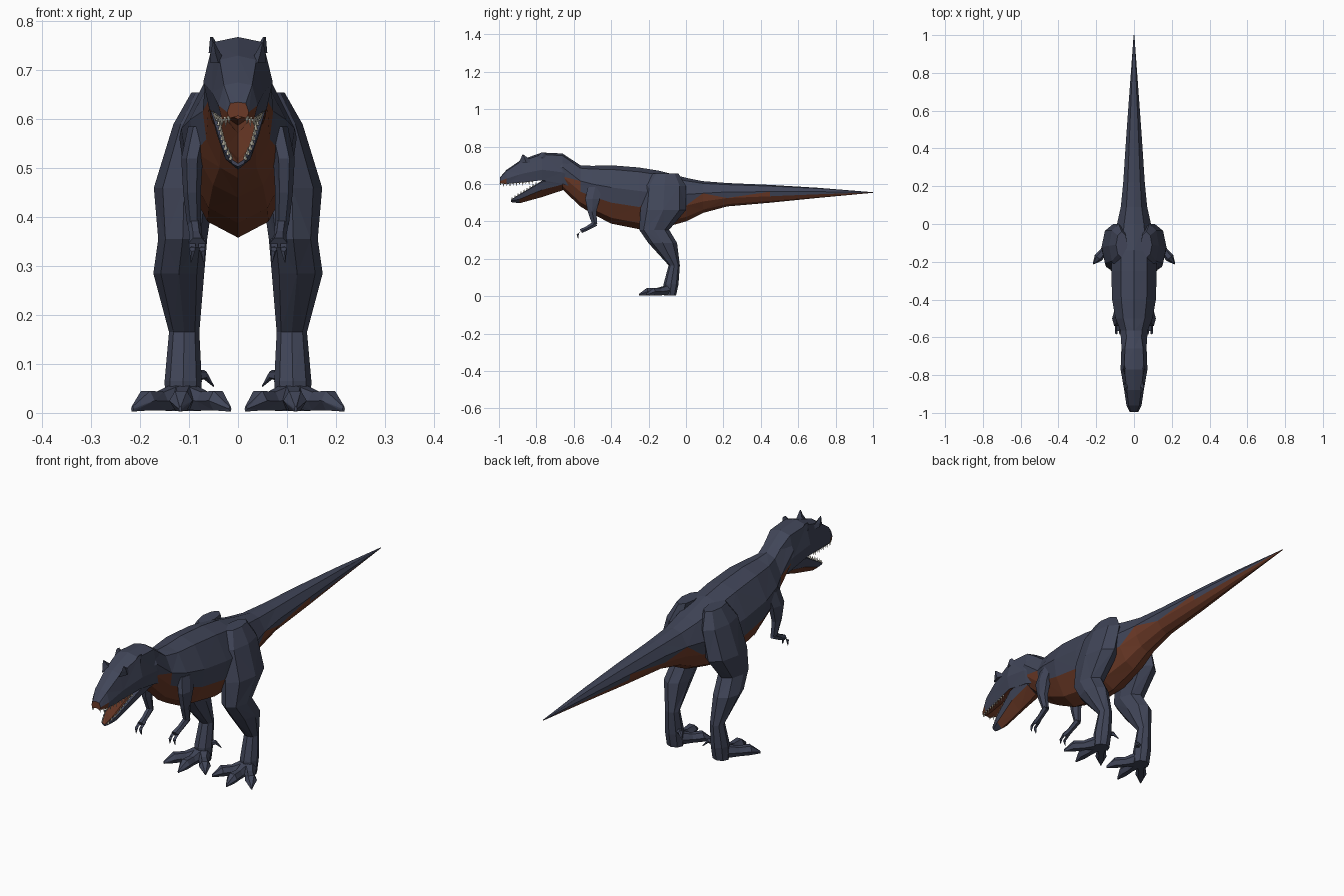
import bpy, bmesh, math
from mathutils import Vector

if "Cube" in bpy.data.objects:
    bpy.data.objects.remove(bpy.data.objects["Cube"])


def material(name, rgb):
    m = bpy.data.materials.new(name)
    m.diffuse_color = (*rgb, 1)
    m.use_nodes = True
    m.node_tree.nodes["Principled BSDF"].inputs["Base Color"].default_value = m.diffuse_color
    return m


SLATE = material("slate hide", (0.052, 0.060, 0.098))
BROWN = material("rust belly", (0.150, 0.042, 0.020))
CREAM = material("cream teeth", (0.72, 0.68, 0.55))


def finish(name, bm, mats, mirror=False):
    bmesh.ops.recalc_face_normals(bm, faces=bm.faces)
    mesh = bpy.data.meshes.new(name)
    bm.to_mesh(mesh)
    bm.free()
    for m in mats:
        mesh.materials.append(m)
    ob = bpy.data.objects.new(name, mesh)
    bpy.context.collection.objects.link(ob)
    if mirror:
        ob.modifiers.new("mirror", 'MIRROR').use_mirror_merge = False
    return ob


def loft(name, sections, profile, is_brown):
    """Symmetric faceted loft along y. sections: (y, top, bottom, half width);
    profile: right half from top centre to bottom centre as (width, height) fractions."""
    bm = bmesh.new()
    rows = len(profile) - 1
    n = 2 * rows
    full = profile + [(-a, b) for a, b in profile[-2:0:-1]]
    rings = [[bm.verts.new((a * w, y, zb + b * (zt - zb))) for a, b in full]
             for y, zt, zb, w in sections]
    for i in range(len(rings) - 1):
        for r in range(rows):
            for side in (0, 1):
                u, l = (r, r + 1) if side == 0 else ((n - r) % n, n - r - 1)
                u0, l0, u1, l1 = rings[i][u], rings[i][l], rings[i + 1][u], rings[i + 1][l]
                if (i + r) % 2:
                    tris = ((u0, u1, l0), False), ((u1, l1, l0), True)
                else:
                    tris = ((u0, u1, l1), False), ((u0, l1, l0), True)
                for t, low in tris:
                    bm.faces.new(t).material_index = int(is_brown(i, r, low))
    for ring in (rings[0], rings[-1]):
        bm.faces.new(ring).material_index = int(is_brown(0, rows - 1, True))
    return finish(name, bm, [SLATE, BROWN])


def tube(bm, path, u, v, sides=6):
    """Tapered limb through (x, y, z, radius along u, radius along v)."""
    u, v = Vector(u), Vector(v)
    rings = []
    for x, y, z, ru, rv in path:
        rings.append([bm.verts.new(Vector((x, y, z))
                      + u * ru * math.cos(k * math.tau / sides)
                      + v * rv * math.sin(k * math.tau / sides)) for k in range(sides)])
    for i, (a, b) in enumerate(zip(rings, rings[1:])):
        for k in range(sides):
            q = (k + 1) % sides
            if (i + k) % 2:
                bm.faces.new((a[k], a[q], b[k]))
                bm.faces.new((a[q], b[q], b[k]))
            else:
                bm.faces.new((a[k], a[q], b[q]))
                bm.faces.new((a[k], b[q], b[k]))
    bm.faces.new(rings[0])
    bm.faces.new(rings[-1])


# neck, torso and tail in one loft, rust coloured underneath
loft("body", [(-.74, .73, .60, .045), (-.66, .763, .57, .066), (-.565, .70, .48, .072),
              (-.50, .697, .44, .098), (-.40, .70, .388, .116), (-.25, .688, .358, .12),
              (-.14, .67, .36, .115), (.0, .633, .40, .09), (.09, .615, .445, .07),
              (.22, .605, .48, .057), (.45, .595, .50, .042), (.70, .58, .525, .024),
              (1.0, .556, .553, .002)],
     [(0, 1), (.58, .93), (1, .62), (.9, .36), (.52, .1), (0, 0)],
     lambda i, r, low: r >= 3 or (r == 2 and low and i in (1, 5, 7, 8, 9, 11)))

# upper head, rust palate and snout tip
HEAD = [(-.995, .635, .602, .022), (-.96, .675, .60, .040), (-.88, .73, .607, .052),
        (-.77, .768, .62, .071), (-.66, .763, .60, .067), (-.60, .72, .58, .055)]
loft("upper_head", HEAD,
     [(0, 1), (.72, .93), (1, .38), (.82, 0), (0, .14)],
     lambda i, r, low: r == 3 or (r == 2 and i == 0))

# lower jaw with hollow rust mouth floor
JAW = [(-.935, .518, .503, .015), (-.89, .548, .497, .032), (-.77, .622, .53, .054),
       (-.66, .64, .566, .06)]
loft("lower_jaw", JAW,
     [(0, .45), (.78, .95), (1, .88), (.8, .42), (0, 0)],
     lambda i, r, low: r == 0 or (r == 3 and i > 0))

# teeth along both jaw rims
bm = bmesh.new()


def along(sections, y):
    for a, b in zip(sections, sections[1:]):
        if a[0] <= y <= b[0]:
            t = (y - a[0]) / (b[0] - a[0])
            return [p + (q - p) * t for p, q in zip(a, b)]


def tooth(x, y, z, length):
    base = [bm.verts.new((x + .0045 * math.cos(k * math.tau / 4),
                          y + .0045 * math.sin(k * math.tau / 4), z)) for k in range(4)]
    tip = bm.verts.new((x, y, z + length))
    for k in range(4):
        bm.faces.new((base[k], base[(k + 1) % 4], tip))


for s in (-1, 1):
    for k in range(11):
        y, _, zb, w = along(HEAD, -.992 + k * .017)
        tooth(s * w * .78, y, zb + .004, -.022 if k % 2 else -.016)
    for k in range(9):
        y, zt, _, w = along(JAW, -.93 + k * .016)
        tooth(s * w * .86, y, zt - .005, .016)
finish("teeth", bm, [CREAM])

# brow horns
bm = bmesh.new()
tube(bm, [(.040, -.855, .715, .016, .040), (.046, -.862, .735, .010, .022),
          (.050, -.872, .757, .002, .003)], (1, 0, 0), (0, 1, 0), 4)
tube(bm, [(.046, -.77, .735, .014, .035), (.054, -.765, .768, .003, .010)],
     (1, 0, 0), (0, 1, 0), 4)
finish("brow_horns", bm, [SLATE], True)

# hind legs
bm = bmesh.new()
tube(bm, [(.065, -.11, .655, .03, .07), (.082, -.115, .59, .05, .115),
          (.110, -.122, .46, .062, .122), (.113, -.17, .355, .050, .08),
          (.121, -.125, .285, .052, .077), (.110, -.063, .165, .031, .030),
          (.112, -.080, .065, .038, .040), (.112, -.085, .004, .036, .032)],
     (1, 0, 0), (0, 1, 0), 8)
finish("hind_legs", bm, [SLATE], True)

# feet: three splayed toes with bent claws, plus a small inner rear claw
bm = bmesh.new()
for tx, ty in ((.216, -.212), (.118, -.25), (.016, -.205)):
    start, tip = Vector((.112, -.085, 0)), Vector((tx, ty, 0))
    d = (tip - start).normalized()
    across = d.cross(Vector((0, 0, 1)))
    path = []
    for t, z, ru, rv in ((0, .035, .034, .033), (.45, .024, .020, .022),
                         (.74, .025, .024, .023), (1, .008, .003, .006)):
        p = start.lerp(tip, t)
        path.append((p.x, p.y, z, ru, rv))
    tube(bm, path, across, (0, 0, 1), 6)
tube(bm, [(.095, -.075, .075, .016, .014), (.068, -.058, .078, .010, .010),
          (.050, -.045, .055, .002, .002)], (.5, .85, 0), (0, 0, 1), 5)
finish("feet", bm, [SLATE], True)

# small arms with two claws
bm = bmesh.new()
tube(bm, [(.080, -.485, .585, .022, .045), (.094, -.50, .52, .022, .045),
          (.094, -.502, .45, .018, .026), (.090, -.488, .385, .014, .016)],
     (1, 0, 0), (0, 1, 0))
tube(bm, [(.090, -.482, .39, .014, .017), (.086, -.53, .362, .013, .013),
          (.083, -.562, .348, .017, .013)], (1, 0, 0), (0, -.5, .86))
for cx in (.073, .093):
    tube(bm, [(cx, -.552, .352, .008, .010), (cx, -.578, .335, .007, .009),
              (cx + (cx - .083) * .3, -.577, .308, .001, .001)],
         (1, 0, 0), (0, .8, .6), 5)
finish("arms", bm, [SLATE], True)
